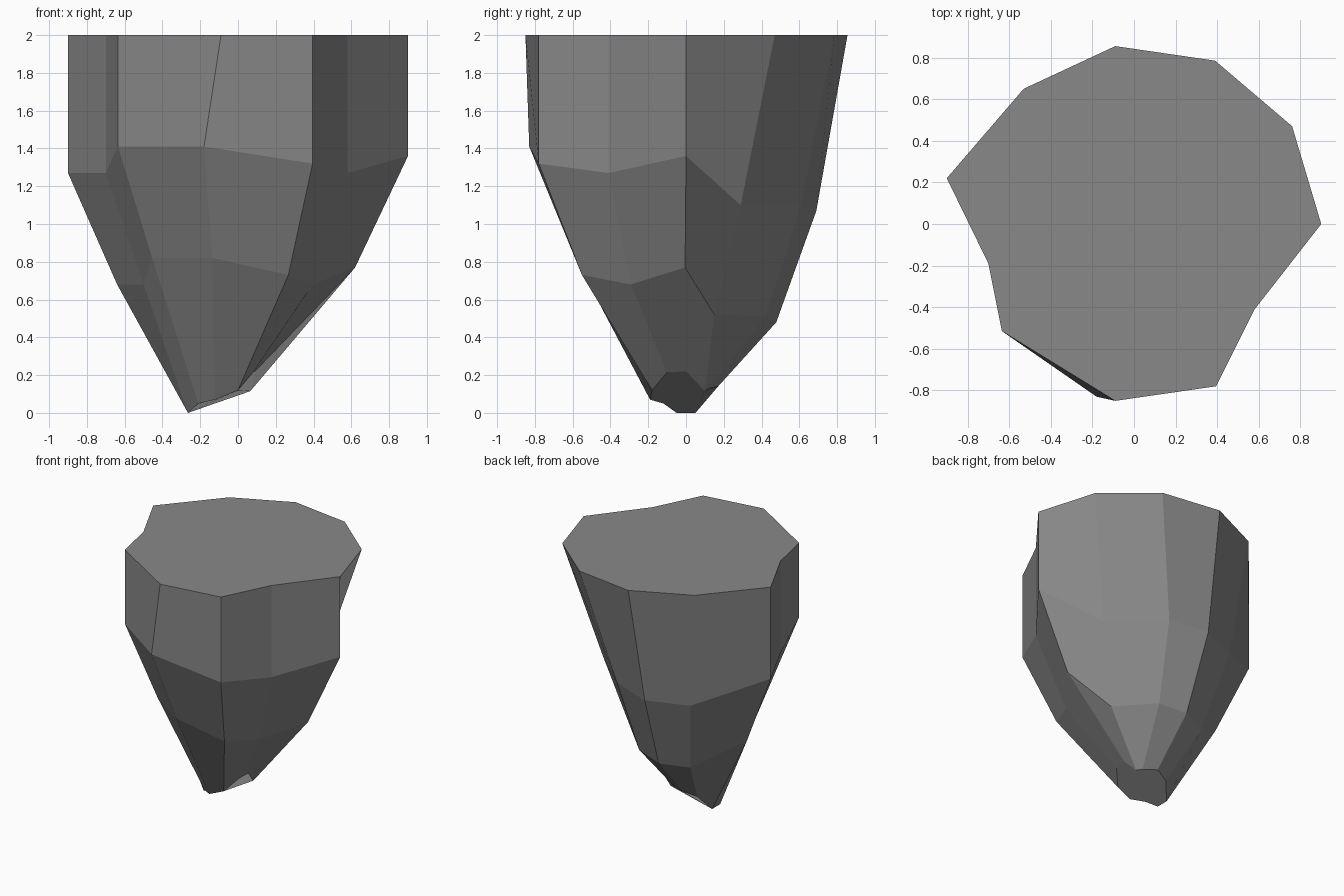
import bpy
import bmesh

# Remove the default cube
default_cube = bpy.data.objects.get("Cube")
if default_cube:
    bpy.data.objects.remove(default_cube, do_unlink=True)

# Stone colour
stone_colour = (0.25, 0.25, 0.25, 1)
stone = bpy.data.materials.new("grey stone")
stone.use_nodes = True
stone.diffuse_color = stone_colour
shader = stone.node_tree.nodes["Principled BSDF"]
shader.inputs["Base Color"].default_value = stone_colour
shader.inputs["Roughness"].default_value = 1

# Shoulder: the outline where the upright upper wall turns into the taper
shoulder = [
    (.9, 0, 1.36), (.53, .29, 1.1), (.18, .61, 1.1), (-.12, .69, 1.07),
    (-.43, .56, 1.06), (-.9, .22, 1.27), (-.7, -.19, 1.27),
    (-.635, -.515, 1.41), (-.18, -.83, 1.41), (.395, -.78, 1.32),
    (.58, -.41, 1.27),
]

# Rim: straight above the shoulder, flaring outwards along the back
TOP = 2
flare = {1: (.76, .47), 2: (.39, .785), 3: (-.09, .855), 4: (-.53, .65),
         8: (-.09, -.85)}
rim = [(*flare.get(i, (x, y)), TOP) for i, (x, y, z) in enumerate(shoulder)]

# Waist: the shoulder drawn in and lowered, with one dented corner
TAPER, DROP = .7, .59
waist = [(x * TAPER - .01, y * TAPER - .005, z - DROP)
         for x, y, z in shoulder]
waist[1] = (.34, .15, .52)

# Tip: the slanted broken end of the rock
tip = [
    (.09, 0, .22), (.065, .1, .115), (.02, .12, .13), (-.08, .17, .14),
    (-.19, .13, .11), (-.265, .05, 0), (-.265, -.05, 0), (-.21, -.12, .05),
    (-.12, -.19, .07), (0, -.18, .12), (.08, -.1, .215),
]


def add_ring(bm, points):
    """Add one horizontal ring of corners."""
    return [bm.verts.new(point) for point in points]


def bridge(bm, upper, lower):
    """Join two rings with one flat facet for each side."""
    count = len(upper)
    for i in range(count):
        j = (i + 1) % count
        bm.faces.new((upper[i], lower[i], lower[j], upper[j]))


def build_rock(name, outlines, material):
    """Loft the outlines from top to bottom and cap both ends."""
    bm = bmesh.new()
    rings = [add_ring(bm, outline) for outline in outlines]
    for upper, lower in zip(rings, rings[1:]):
        bridge(bm, upper, lower)
    bm.faces.new(rings[0])
    bm.faces.new(reversed(rings[-1]))
    bmesh.ops.recalc_face_normals(bm, faces=bm.faces)

    mesh = bpy.data.meshes.new(name)
    bm.to_mesh(mesh)
    bm.free()
    mesh.materials.append(material)
    rock = bpy.data.objects.new(name, mesh)
    bpy.context.collection.objects.link(rock)
    return rock


build_rock("tapered_rock", [rim, shoulder, waist, tip], stone)
